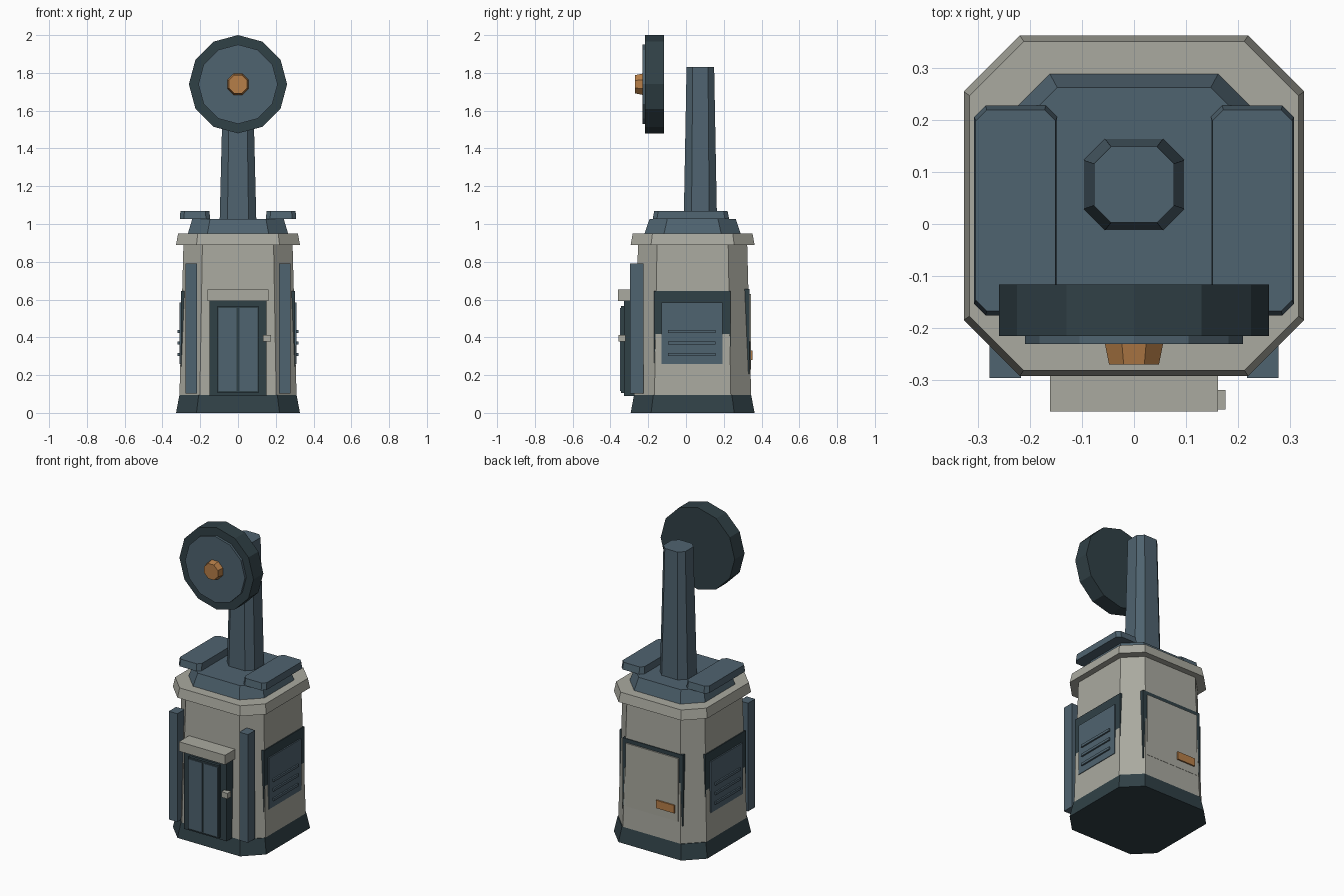
import bpy
import bmesh
from math import pi
from mathutils import Matrix, Vector

cube = bpy.data.objects.get("Cube")
if cube:
    bpy.data.objects.remove(cube, do_unlink=True)

CENTRE_Y = 0.035  # middle of the octagonal tower


def material(name, rgb):
    mat = bpy.data.materials.new(name)
    mat.use_nodes = True
    mat.diffuse_color = (*rgb, 1)
    bsdf = mat.node_tree.nodes["Principled BSDF"]
    bsdf.inputs["Base Color"].default_value = (*rgb, 1)
    bsdf.inputs["Roughness"].default_value = 0.8
    return mat


STONE = material("warm_grey", (0.40, 0.40, 0.35))
BLUE = material("slate_blue", (0.078, 0.125, 0.16))
DARK = material("dark_teal", (0.030, 0.052, 0.062))
COPPER = material("copper_orange", (0.47, 0.21, 0.065))


def finish(name, bm, mat):
    bmesh.ops.recalc_face_normals(bm, faces=bm.faces)
    mesh = bpy.data.meshes.new(name)
    bm.to_mesh(mesh)
    bm.free()
    mesh.materials.append(mat)
    obj = bpy.data.objects.new(name, mesh)
    bpy.context.collection.objects.link(obj)
    return obj


def box(name, mat, x, y, z):
    """Box given by its (low, high) range on each axis."""
    bm = bmesh.new()
    bmesh.ops.create_cube(bm, size=1)
    for v in bm.verts:
        v.co = Vector([r[0] if c < 0 else r[1] for c, r in zip(v.co, (x, y, z))])
    return finish(name, bm, mat)


def octagon(name, mat, low, high, z, corner, centre=(0, CENTRE_Y)):
    """Tapered block with cut corners; low and high are half sizes (x, y)."""
    bm = bmesh.new()
    rings = []
    for (hx, hy), height in zip((low, high), z):
        c = corner * hx / low[0]
        points = []
        for sx, sy in ((1, 1), (-1, 1), (-1, -1), (1, -1)):
            pair = [(sx * hx, sy * (hy - c)), (sx * (hx - c), sy * hy)]
            points += pair if sx * sy > 0 else pair[::-1]
        rings.append([bm.verts.new((px + centre[0], py + centre[1], height)) for px, py in points])
    bm.faces.new(rings[0][::-1])
    bm.faces.new(rings[1])
    for i in range(8):
        j = (i + 1) % 8
        bm.faces.new((rings[0][i], rings[0][j], rings[1][j], rings[1][i]))
    return finish(name, bm, mat)


def disc(name, mat, sides, r_back, r_front, y_back, y_front, z, turn=0):
    """Round plate facing the front."""
    bm = bmesh.new()
    place = (Matrix.Translation((0, (y_back + y_front) / 2, z))
             @ Matrix.Rotation(pi / 2, 4, "X") @ Matrix.Rotation(turn, 4, "Z"))
    bmesh.ops.create_cone(bm, cap_ends=True, segments=sides, radius1=r_back,
                          radius2=r_front, depth=y_back - y_front, matrix=place)
    return finish(name, bm, mat)


# Tower: plinth, tapered walls, cornice and roof
octagon("plinth", DARK, (0.328, 0.328), (0.31, 0.31), (0, 0.095), 0.108)
octagon("tower_walls", STONE, (0.31, 0.31), (0.289, 0.289), (0.095, 0.89), 0.108)
octagon("cornice", STONE, (0.328, 0.328), (0.317, 0.317), (0.89, 0.95), 0.108)
octagon("roof", BLUE, (0.265, 0.254), (0.242, 0.228), (0.95, 1.027), 0.103)

# Mast
octagon("mast", BLUE, (0.097, 0.088), (0.077, 0.073), (1.02, 1.83), 0.041, (0, 0.076))

# Dish with its face and hub
disc("dish_rim", DARK, 12, 0.26, 0.26, -0.117, -0.216, 1.74)
disc("dish_face", BLUE, 12, 0.21, 0.21, -0.21, -0.231, 1.74)
disc("dish_hub", COPPER, 8, 0.062, 0.052, -0.225, -0.271, 1.74, pi / 8)

# Parts repeated on both sides
for side, s in (("left", 1), ("right", -1)):
    def span(a, b):
        return tuple(sorted((s * a, s * b)))

    octagon(side + "_roof_pad", BLUE, (0.080, 0.202), (0.077, 0.194), (1.027, 1.07),
            0.022, (s * 0.228, 0.026))
    box(side + "_front_post", BLUE, span(0.218, 0.278), (-0.297, -0.225), (0.103, 0.79))
    box(side + "_vent_frame", DARK, span(0.275, 0.3015), (-0.17, 0.235), (0.2, 0.645))
    box(side + "_vent_panel", BLUE, span(0.285, 0.3095), (-0.13, 0.193), (0.26, 0.585))
    for i in range(3):
        z = 0.31 + i * 0.061
        box(f"{side}_vent_slat_{i + 1}", BLUE, span(0.3, 0.319), (-0.095, 0.155),
            (z - 0.008, z + 0.008))
    box(side + "_door_leaf", BLUE, span(0.007, 0.102), (-0.34, -0.35), (0.115, 0.555))

# Front door
box("door_frame", DARK, (-0.15, 0.15), (-0.328, -0.24), (0.09, 0.592))
box("door_backing", DARK, (-0.108, 0.108), (-0.345, -0.32), (0.105, 0.565))
box("door_canopy", STONE, (-0.162, 0.162), (-0.361, -0.24), (0.592, 0.652))
box("door_handle", STONE, (0.133, 0.176), (-0.357, -0.32), (0.377, 0.412))

# Rear service hatch
box("hatch_frame", DARK, (-0.212, 0.212), (0.3, 0.335), (0.205, 0.655))
box("hatch_panel", STONE, (-0.185, 0.185), (0.31, 0.343), (0.23, 0.63))
box("hatch_handle", COPPER, (-0.163, -0.035), (0.33, 0.352), (0.28, 0.33))
